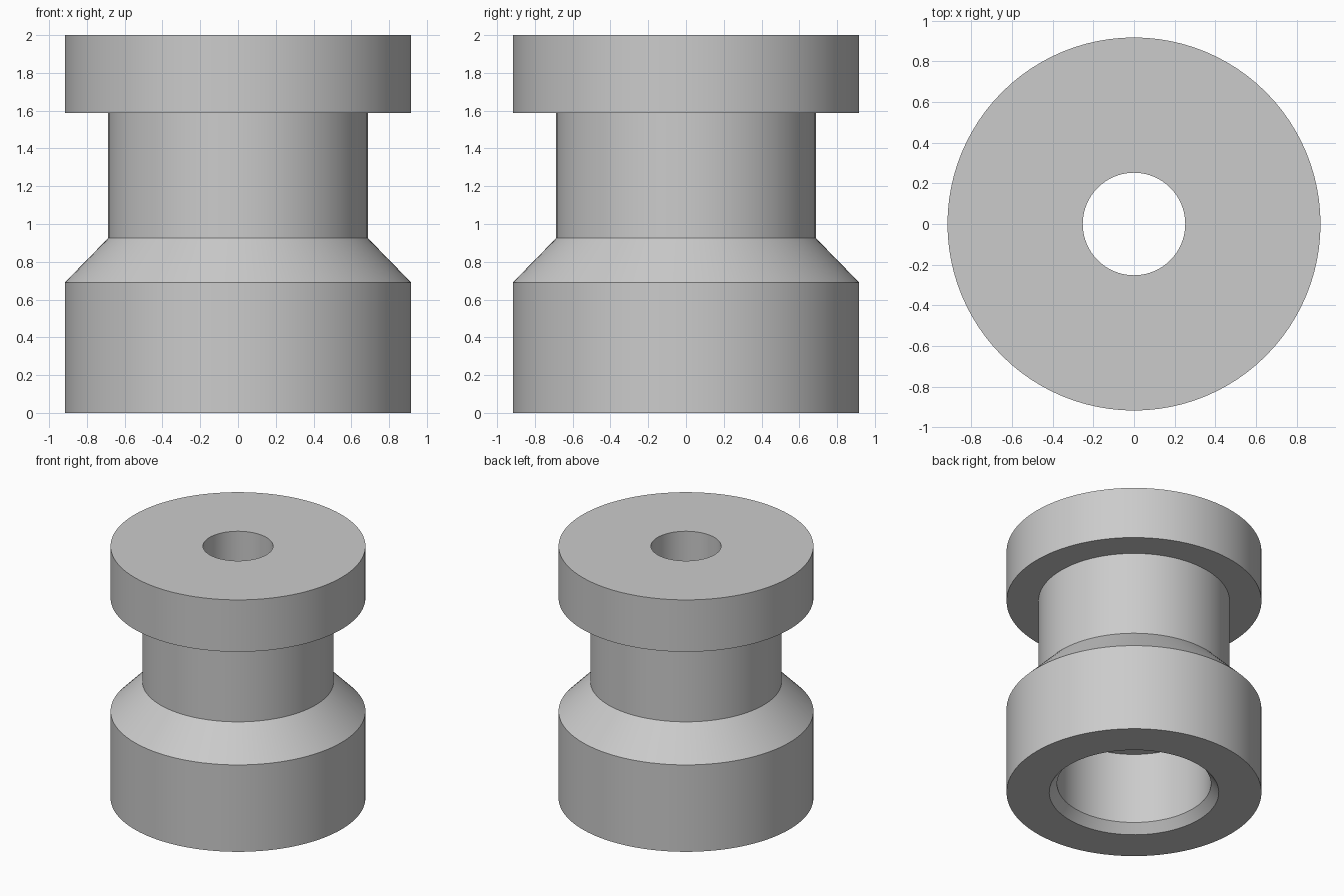
import bpy
import math

cube = bpy.data.objects.get("Cube")
if cube:
    bpy.data.objects.remove(cube, do_unlink=True)

SIDES = 96

grey = bpy.data.materials.new("light grey")
grey.use_nodes = True
colour = (0.6, 0.6, 0.6, 1)
grey.diffuse_color = colour
grey.node_tree.nodes["Principled BSDF"].inputs["Base Color"].default_value = colour


def lathe(name, profile):
    """Revolve a closed (radius, height) outline around the z axis."""
    count = len(profile)
    verts, faces = [], []
    for s in range(SIDES):
        a = 2 * math.pi * s / SIDES
        verts += [(r * math.cos(a), r * math.sin(a), z) for r, z in profile]
        here, there = s * count, (s + 1) % SIDES * count
        for i in range(count):
            j = (i + 1) % count
            faces.append((here + i, there + i, there + j, here + j))
    mesh = bpy.data.meshes.new(name)
    mesh.from_pydata(verts, [], faces)
    mesh.materials.append(grey)
    obj = bpy.data.objects.new(name, mesh)
    bpy.context.collection.objects.link(obj)
    bpy.ops.object.select_all(action="DESELECT")
    obj.select_set(True)
    bpy.context.view_layer.objects.active = obj
    bpy.ops.object.shade_smooth_by_angle(angle=math.radians(25))
    return obj


outer, neck, bore, hole = 0.917, 0.688, 0.554, 0.252

# Outline runs up the outside, then down through the hole and bore
lathe("grooved_bushing", [
    (outer, 0), (outer, 0.69),          # base
    (neck, 0.925), (neck, 1.588),       # sloped shoulder and neck
    (outer, 1.588), (outer, 2),         # top flange
    (hole, 2), (hole, 0.635),           # through hole
    (bore, 0.635), (bore, 0.07),        # wide bore
    (0.61, 0),                          # chamfered mouth
])
